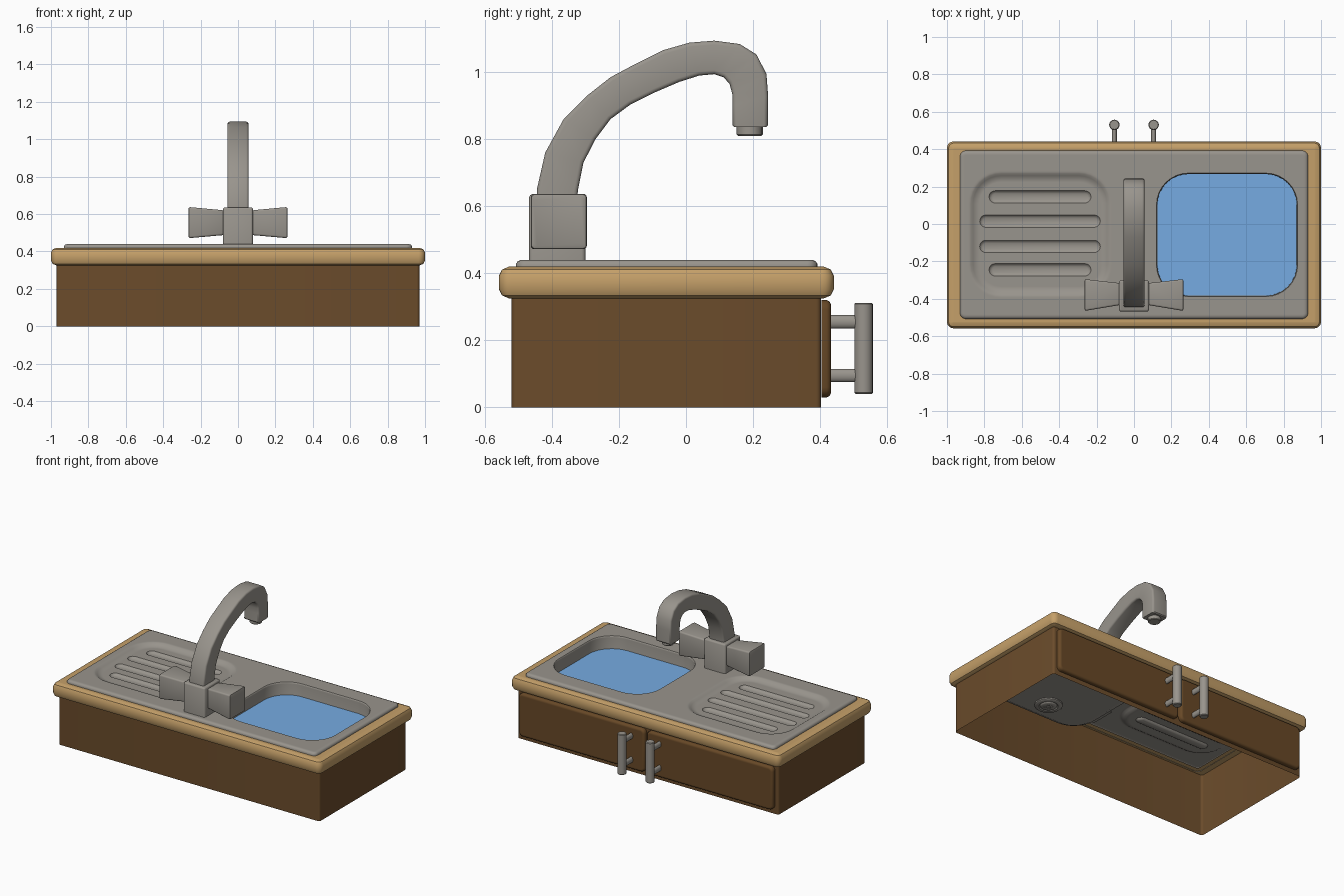
import bpy, bmesh, math
from mathutils import Vector

if "Cube" in bpy.data.objects:
    bpy.data.objects.remove(bpy.data.objects["Cube"])


def material(name, rgb):
    m = bpy.data.materials.new(name)
    m.diffuse_color = (*rgb, 1)
    m.use_nodes = True
    m.node_tree.nodes["Principled BSDF"].inputs["Base Color"].default_value = m.diffuse_color
    return m


STEEL = material("steel_grey", (0.318, 0.298, 0.266))
TAN = material("light_wood", (0.56, 0.352, 0.142))
BROWN = material("dark_wood", (0.147, 0.072, 0.024))
DOOR = material("door_wood", (0.138, 0.066, 0.020))
WATER = material("water_blue", (0.18, 0.41, 0.76))


def rrect(a0, a1, b0, b1, r, n=5, d=0.0):
    """Counter-clockwise rounded rectangle, inset by d."""
    a0, a1, b0, b1, r = a0 + d, a1 - d, b0 + d, b1 - d, max(r - d, 0.004)
    pts = []
    for k, (ca, cb) in enumerate([(a1 - r, b1 - r), (a0 + r, b1 - r), (a0 + r, b0 + r), (a1 - r, b0 + r)]):
        for i in range(n + 1):
            t = math.pi / 2 * (k + i / n)
            pts.append((ca + r * math.cos(t), cb + r * math.sin(t)))
    return pts


def flat(pts, z):
    return [(x, y, z) for x, y in pts]


def circle(r, n=16):
    return [(r * math.cos(2 * math.pi * i / n), r * math.sin(2 * math.pi * i / n)) for i in range(n)]


def ring(bm, pts):
    return [bm.verts.new(p) for p in pts]


def bridge(bm, a, b):
    n = len(a)
    for i in range(n):
        j = (i + 1) % n
        bm.faces.new((a[i], a[j], b[j], b[i]))


def chain(bm, start, rings):
    """Skin from an existing ring through further rings; returns the last."""
    for pts in rings:
        nxt = ring(bm, pts)
        bridge(bm, start, nxt)
        start = nxt
    return start


def fill(bm, loops):
    """Flat upward-facing fill of the first loop with the others as holes."""
    edges = []
    for lp in loops:
        for i, v in enumerate(lp):
            w = lp[(i + 1) % len(lp)]
            edges.append(bm.edges.get((v, w)) or bm.edges.new((v, w)))
    res = bmesh.ops.triangle_fill(bm, use_beauty=True, use_dissolve=False, edges=edges)
    for f in res["geom"]:
        if isinstance(f, bmesh.types.BMFace):
            f.normal_update()
            if f.normal.z < 0:
                f.normal_flip()


def finish(name, bm, mat, recalc=True):
    if recalc:
        bmesh.ops.recalc_face_normals(bm, faces=bm.faces[:])
    me = bpy.data.meshes.new(name)
    bm.to_mesh(me)
    bm.free()
    me.materials.append(mat)
    ob = bpy.data.objects.new(name, me)
    bpy.context.collection.objects.link(ob)
    return ob


def loft(name, rings, mat, caps=True):
    bm = bmesh.new()
    first = ring(bm, rings[0])
    last = chain(bm, first, rings[1:])
    if caps:
        bm.faces.new(first[::-1])
        bm.faces.new(last)
    return finish(name, bm, mat, recalc=caps)


def sheet(name, pts, z, mat):
    bm = bmesh.new()
    bm.faces.new(ring(bm, flat(pts, z)))
    return finish(name, bm, mat, recalc=False)


def rod(name, p0, p1, r, mat, bevel=0.004):
    p0, p1 = Vector(p0), Vector(p1)
    d = (p1 - p0).normalized()
    u = d.orthogonal().normalized()
    w = d.cross(u)
    steps = [(p0, r - bevel), (p0 + d * bevel, r), (p1 - d * bevel, r), (p1, r - bevel)]
    return loft(name, [[c + u * a + w * b for a, b in circle(q)] for c, q in steps], mat)


# cabinet: open-bottomed wall shell reaching up inside the countertop
cab = rrect(-0.97, 0.97, -0.52, 0.403, 0.015, 5)
loft("cabinet", [flat(cab, 0), flat(cab, 0.417)], BROWN, caps=False)

# countertop: rounded shell from the cabinet wall over the edge to the sink opening
top = (-1, 1, -0.558, 0.441, 0.035)
prof = [(0.03, 0.325), (0.009, 0.334), (0, 0.352), (0, 0.393), (0.009, 0.411), (0.03, 0.42), (0.036, 0.42)]
hole = rrect(-0.90, 0.90, -0.475, 0.36, 0.02)
loft("countertop", [flat(cab, 0.325)] + [flat(rrect(*top, d=d), z) for d, z in prof] + [flat(hole, 0.42)],
     TAN, caps=False)

# steel sink sheet: plate, basin and grooved drainer in one skin
plate = (-0.93, 0.93, -0.507, 0.392, 0.03)
basin = (0.12, 0.875, -0.388, 0.272, 0.17)
tray = (-0.88, -0.125, -0.388, 0.278, 0.17)
bm = bmesh.new()
outer = ring(bm, flat(rrect(*plate), 0.418))
outer = chain(bm, outer, [flat(rrect(*plate, d=d), z) for d, z in
                          [(0, 0.428), (0.005, 0.436), (0.015, 0.44), (0.024, 0.44)]])
rim_b = ring(bm, flat(rrect(*basin, n=8, d=-0.008), 0.44))
rim_t = ring(bm, flat(rrect(*tray, n=8, d=-0.008), 0.44))
fill(bm, [outer, rim_b, rim_t])
floor = chain(bm, rim_b, [flat(rrect(*basin, n=8, d=d), z) for d, z in
                          [(0, 0.44), (0.003, 0.437), (0.004, 0.43), (0.006, 0.28), (0.02, 0.248),
                           (0.055, 0.23), (0.065, 0.23)]])
bm.faces.new(floor)
floor = chain(bm, rim_t, [flat(rrect(*tray, n=8, d=d), z) for d, z in
                          [(0, 0.44), (0.008, 0.438), (0.02, 0.43), (0.035, 0.422), (0.05, 0.42), (0.054, 0.42)]])
grooves = []
for y, x0, x1 in [(0.145, -0.775, -0.23), (0.015, -0.825, -0.18), (-0.12, -0.825, -0.18), (-0.245, -0.775, -0.23)]:
    g = (x0, x1, y - 0.033, y + 0.033, 0.0329)
    lip = ring(bm, flat(rrect(*g), 0.42))
    bm.faces.new(chain(bm, lip, [flat(rrect(*g, d=d), z) for d, z in [(0.006, 0.412), (0.016, 0.407)]]))
    grooves.append(lip)
fill(bm, [floor] + grooves)
finish("sink_sheet", bm, STEEL, recalc=False)

# water surface
sheet("water", rrect(*basin, n=8, d=0.003), 0.355, WATER)

# drain under the basin floor: stepped collar with a button and four studs
dx, dy = 0.495, -0.21
loft("drain", [[(dx + a, dy + b, z) for a, b in circle(r, 24)] for r, z in
               [(0.085, 0.235), (0.085, 0.222), (0.078, 0.217), (0.058, 0.217), (0.052, 0.224),
                (0.048, 0.217), (0.042, 0.214)]], STEEL)
for i in range(4):
    a = math.pi / 2 * (i + 0.5)
    x, y = dx + 0.02 * math.cos(a), dy + 0.02 * math.sin(a)
    rod("drain_stud", (x, y, 0.22), (x, y, 0.211), 0.008, STEEL, 0.002)

# doors and handles on the back side
for s, side in ((-1, "left"), (1, "right")):
    x0, x1 = sorted((s * 0.008, s * 0.945))
    loft("door_" + side, [[(x, y, z) for x, z in rrect(x0, x1, 0.03, 0.32, 0.03, 4, d)]
                          for d, y in [(0, 0.404), (0, 0.42), (0.004, 0.428), (0.012, 0.432), (0.018, 0.432)]], DOOR)
    hx = s * 0.105
    rod("handle_bar_" + side, (hx, 0.53, 0.04), (hx, 0.53, 0.312), 0.028, STEEL)
    for z in (0.095, 0.255):
        loft("handle_post_" + side, [[(hx + a * 0.65, y, z + b) for a, b in circle(0.02)]
                                     for y in (0.42, 0.52)], STEEL)

# tap body
body = (-0.08, 0.08, -0.468, -0.30, 0.012)
loft("tap_body", [flat(rrect(*body, n=3, d=d), z) for d, z in
                  [(0, 0.43), (0, 0.627), (0.003, 0.633), (0.009, 0.636)]], STEEL)

# flared tap handles
for s, side in ((-1, "left"), (1, "right")):
    rings = []
    for x, y0, y1, z0, z1 in [(0.07, -0.43, -0.32, 0.49, 0.618), (0.085, -0.435, -0.315, 0.487, 0.621),
                              (0.255, -0.463, -0.296, 0.472, 0.637), (0.262, -0.461, -0.298, 0.474, 0.635),
                              (0.265, -0.454, -0.305, 0.481, 0.628)]:
        rings.append([(s * x, y, z) for y, z in rrect(y0, y1, z0, z1, 0.01, 3)])
    loft("tap_handle_" + side, rings, STEEL)

# curved spout: outer and inner edge points (y, z) give a square tube
spout = [(-.445, .62, -.325, .62), (-.445, .65, -.322, .65), (-.42, .76, -.306, .73), (-.365, .86, -.27, .80),
         (-.295, .93, -.225, .86), (-.225, .985, -.165, .904), (-.15, 1.025, -.09, .941),
         (-.07, 1.065, -.02, .971), (.01, 1.088, .04, .990), (.085, 1.094, .085, .994),
         (.16, 1.084, .112, .985), (.21, 1.053, .13, .965), (.24, .995, .138, .935),
         (.245, .93, .139, .90), (.245, .842, .138, .842), (.239, .836, .144, .836)]
rings = []
for oy, oz, iy, iz in spout:
    o, i = Vector((0, oy, oz)), Vector((0, iy, iz))
    w = (o - i).length
    d = (o - i) / w
    mid = (o + i) / 2
    rings.append([mid + d * b + Vector((a, 0, 0)) for a, b in rrect(-0.056, 0.056, -w / 2, w / 2, 0.012, 3)])
loft("tap_spout", rings, STEEL)
rod("tap_nozzle", (0, 0.19, 0.85), (0, 0.19, 0.81), 0.039, STEEL)

# smooth shading with sharp edges kept
bpy.ops.object.select_all(action='DESELECT')
for ob in bpy.context.scene.objects:
    ob.select_set(True)
    bpy.context.view_layer.objects.active = ob
bpy.ops.object.shade_smooth_by_angle(angle=math.radians(38))
